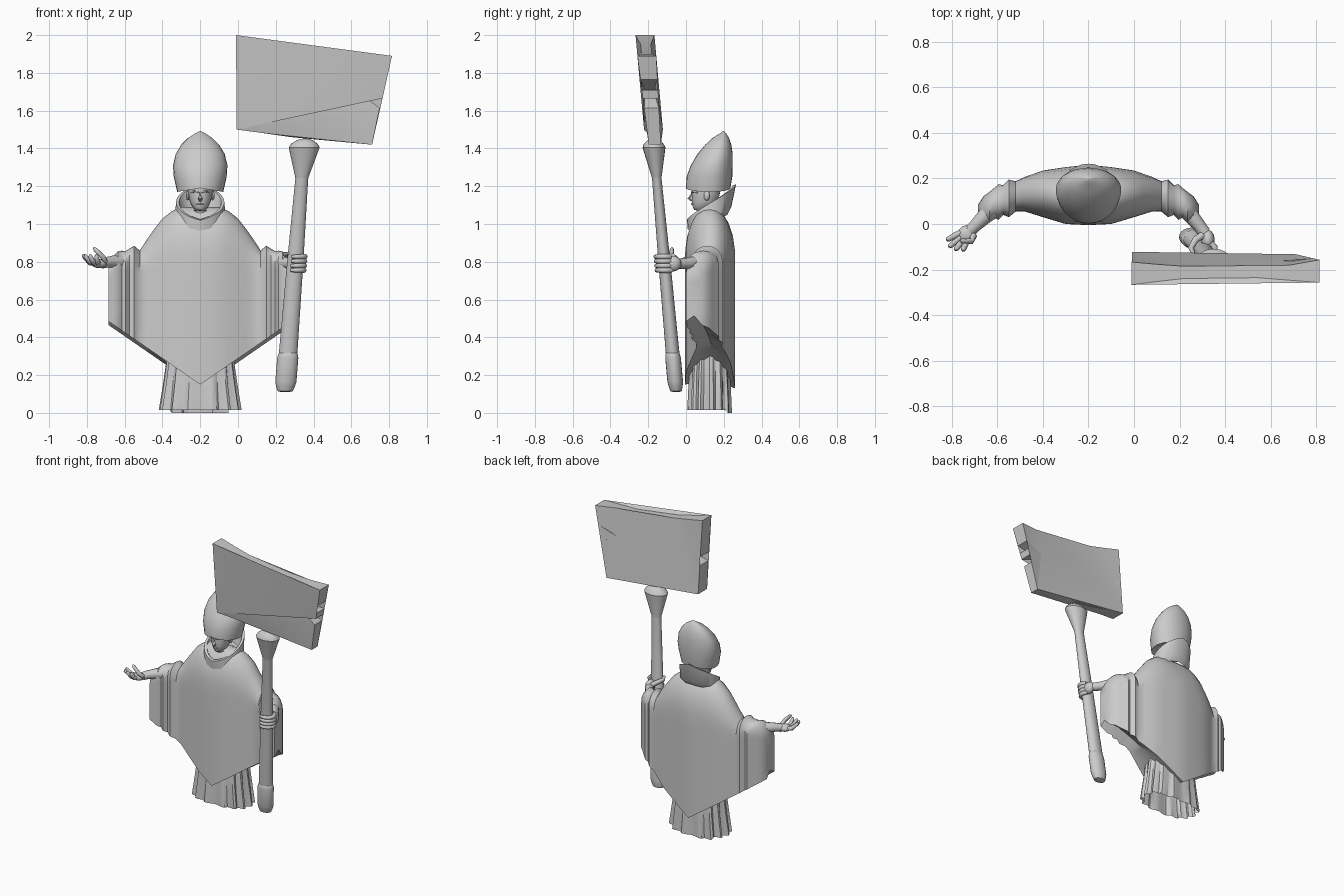
import bpy, bmesh, math
from mathutils import Vector

if "Cube" in bpy.data.objects:
    bpy.data.objects.remove(bpy.data.objects["Cube"])

CX = -0.2  # body axis
stone = bpy.data.materials.new("stone_grey")
stone.diffuse_color = (0.6, 0.6, 0.6, 1)
stone.use_nodes = True
stone.node_tree.nodes["Principled BSDF"].inputs["Base Color"].default_value = stone.diffuse_color


def finish(bm, name, angle=35):
    bmesh.ops.remove_doubles(bm, verts=bm.verts, dist=0.0004)
    bmesh.ops.recalc_face_normals(bm, faces=bm.faces)
    me = bpy.data.meshes.new(name)
    bm.to_mesh(me)
    bm.free()
    me.materials.append(stone)
    ob = bpy.data.objects.new(name, me)
    bpy.context.collection.objects.link(ob)
    bpy.ops.object.select_all(action='DESELECT')
    ob.select_set(True)
    bpy.context.view_layer.objects.active = ob
    bpy.ops.object.shade_smooth_by_angle(angle=math.radians(angle))
    return ob


def loft(bm, rings, caps=True):
    """Skin a list of closed rings of points."""
    vs = [[bm.verts.new(p) for p in r] for r in rings]
    n = len(vs[0])
    for a, b in zip(vs, vs[1:]):
        for i in range(n):
            bm.faces.new((a[i], a[(i + 1) % n], b[(i + 1) % n], b[i]))
    if caps:
        bm.faces.new(vs[0])
        bm.faces.new(vs[-1])


def oval(cx, cy, z, rx, ry, n=24):
    return [(cx + rx * math.cos(k * math.tau / n), cy + ry * math.sin(k * math.tau / n), z) for k in range(n)]


def tube(bm, pts, radii, n=8):
    pts = [Vector(p) for p in pts]
    rings = []
    for i, p in enumerate(pts):
        d = (pts[min(i + 1, len(pts) - 1)] - pts[max(i - 1, 0)]).normalized()
        side = d.cross(Vector((0, 0, 1)) if abs(d.z) < 0.9 else Vector((0, 1, 0))).normalized()
        up = side.cross(d)
        rings.append([p + radii[i] * (side * math.cos(k * math.tau / n) + up * math.sin(k * math.tau / n)) for k in range(n)])
    loft(bm, rings)


def ball(bm, c, r, seg=16):
    ret = bmesh.ops.create_uvsphere(bm, u_segments=seg, v_segments=seg // 2 + 2, radius=1)
    for v in ret['verts']:
        v.co = Vector(c) + Vector((v.co.x * r[0], v.co.y * r[1], v.co.z * r[2]))


def lerp(table, x):
    for (a, va), (b, vb) in zip(table, table[1:]):
        if x <= b:
            return va + (vb - va) * max(0, (x - a) / (b - a))
    return table[-1][1]


# cape: front and back sheets draped over the arms, closed underneath
RIDGE = [(0, 1.09), (.1, 1.09), (.18, 1.055), (.265, .945), (.32, .86), (.35, .885), (.395, .857), (.43, .86), (.462, .83), (.485, .785)]
FRONT = [(0, -.005), (.1, .0), (.2, .03), (.28, .055), (.32, .055), (.35, .03), (.375, .04), (.395, .018), (.415, .028), (.435, .008), (.485, .0)]
BACK = [(0, .26), (.1, .25), (.2, .235), (.3, .2), (.325, .185), (.35, .195), (.375, .17), (.395, .175), (.43, .145), (.46, .125), (.485, .085)]
US = [0, .05, .1, .15, .2, .24, .28, .32, .35, .375, .395, .415, .435, .462, .485]
DEPTH = [1, .8, .62, .46, .34, .24, .16, .09, .04, .012, 0]
bm = bmesh.new()
rings = []
for x in [-u for u in reversed(US[1:])] + US:
    u = abs(x)
    top, yf, yb = lerp(RIDGE, u), lerp(FRONT, u), lerp(BACK, u)
    hem = .15 + u * .69
    mid = (yf + yb) / 2
    radius = lerp([(0, .26), (.2, .22), (.33, .09), (.485, .05)], u)

    def sheet(y, low):
        out = []
        for t in DEPTH:
            d = t * (top - low)
            f = math.sqrt(max(0, 1 - (1 - min(1, d / radius)) ** 2))
            out.append((CX + x, mid + (y - mid) * f, top - d))
        return out
    f, b = sheet(yf, hem), sheet(yb, hem - .02)
    lid = (CX + x, mid, hem + .03)
    rings.append(f + b[::-1][1:] + [lid])
loft(bm, rings)
finish(bm, "cape", 40)

# pleated robe skirt, open at the bottom
bm = bmesh.new()
rings = []
N = 56
for z, rx, ry, amp in [(.015, .205, .113, .07), (.15, .187, .108, .055), (.3, .17, .10, .035), (.42, .15, .09, .02)]:
    ring = []
    for k in range(N):
        a = k * math.tau / N
        c, s = math.cos(a), math.sin(a)
        g = 1 + amp * (1, .6, -1, -.6)[k % 4]
        e = .8
        zz = 0 if z < .02 and s > .75 else z
        ring.append((CX + math.copysign(abs(c) ** e, c) * rx * g, .125 + math.copysign(abs(s) ** e, s) * ry * g, zz))
    rings.append(ring)
loft(bm, rings, caps=False)
finish(bm, "robe_skirt", 30)

# standing collar, pointed in front and high behind
bm = bmesh.new()


def collar_ring(rx, yf, yb, zf, zb, n=28):
    out = []
    for k in range(n):
        a = k * math.tau / n - math.pi / 2
        t = (math.sin(a) + 1) / 2
        w = math.acos(1 - 2 * t) / math.pi
        point = .5 * t + .5 * w
        out.append((CX + rx * math.cos(a), yf + (yb - yf) * t, zf + (zb - zf) * point))
    return out


loft(bm, [collar_ring(.115, .03, .22, .99, 1.05), collar_ring(.135, .01, .24, .965, 1.09), collar_ring(.128, .005, .265, 1.02, 1.21),
          collar_ring(.112, .022, .248, 1.025, 1.205), collar_ring(.095, .045, .215, 1.0, 1.08)], caps=False)
finish(bm, "collar", 40)

# head with neck, nose, brows, mouth and ears
bm = bmesh.new()
loft(bm, [oval(CX, y, z, rx, ry, 16) for z, y, rx, ry in
          [(.98, .13, .06, .06), (1.07, .12, .05, .055), (1.075, .075, .025, .032), (1.09, .09, .043, .054),
           (1.12, .10, .056, .069), (1.16, .105, .064, .074), (1.24, .11, .07, .08)]])
tube(bm, [(CX, .034, 1.165), (CX, .017, 1.135), (CX, .032, 1.125)], [.007, .012, .009], 6)
for s in (-1, 1):
    tube(bm, [(CX + s * .01, .032, 1.168), (CX + s * .03, .036, 1.173), (CX + s * .05, .06, 1.165)], [.006, .007, .004], 6)
    ball(bm, (CX + s * .066, .11, 1.15), (.01, .016, .026), 8)
tube(bm, [(CX - .02, .041, 1.103), (CX, .032, 1.106), (CX + .02, .041, 1.103)], [.003, .006, .003], 6)
finish(bm, "head", 40)

# tall pointed hat: curved front and back shells meeting at side seams
bm = bmesh.new()
rings = []
for z, yf, yb, rx in [(1.205, .02, .21, .105), (1.19, .0, .235, .122), (1.25, .003, .245, .14), (1.31, .025, .247, .144), (1.37, .06, .247, .13),
                      (1.42, .102, .24, .1), (1.455, .14, .228, .065), (1.48, .18, .213, .026), (1.492, .197, .2, .003)]:
    ym = yf + (yb - yf) * .57
    ring = []
    for k in range(28):
        a = k * math.tau / 28
        c, s = math.cos(a), math.sin(a)
        zz = z - .02 * abs(c) if z < 1.22 else z
        ring.append((CX + rx * c, ym + s * (yb - ym if s > 0 else ym - yf), zz))
    rings.append(ring)
loft(bm, rings)
finish(bm, "pointed_hat", 45)

# open hand, palm up
bm = bmesh.new()
tube(bm, [(-.58, .09, .80), (-.65, .04, .80), (-.695, -.005, .797), (-.72, -.03, .79)], [.042, .036, .028, .026], 12)
ball(bm, (-.735, -.045, .79), (.04, .04, .024), 12)
for a, b, c in [((-.745, -.03), (-.785, -.05), (-.818, -.068)), ((-.75, -.045), (-.782, -.075), (-.808, -.097)),
                ((-.745, -.06), (-.765, -.088), (-.782, -.11)), ((-.735, -.065), (-.742, -.092), (-.75, -.112))]:
    tube(bm, [(*a, .79), (*b, .795), (*c, .83), (c[0], c[1], .84)], [.014, .014, .011, .004])
tube(bm, [(-.705, -.05, .80), (-.715, -.075, .825), (-.755, -.075, .865), (-.765, -.073, .875)], [.016, .014, .011, .004])
finish(bm, "open_hand", 60)


# leaning staff
def staff(z):
    t = (z - .12) / 1.28
    return .25 + .1 * t, -.053 - .116 * t


bm = bmesh.new()
loft(bm, [oval(*staff(z), z, r, r * .74, 20) for z, r in
          [(.11, .02), (.115, .04), (.14, .05), (.165, .056), (.29, .056), (.315, .05), (.316, .049), (.8, .043), (1.24, .034),
           (1.25, .036), (1.405, .082), (1.425, .07), (1.445, .04), (1.452, .01)]])
finish(bm, "staff", 35)

# gripping hand
bm = bmesh.new()
tube(bm, [(.17, .10, .80), (.24, .05, .795), (.285, -.005, .79), (.31, -.04, .79)], [.042, .036, .029, .028], 12)
ball(bm, (.325, -.07, .79), (.03, .045, .042), 12)
for i in range(4):
    z = .755 + i * .024
    px, py = staff(z)
    arc = [(px + .052 * math.cos(math.radians(d)), py + .044 * math.sin(math.radians(d)), z) for d in (50, 20, -15, -50, -85, -115)]
    tube(bm, arc, [.013, .014, .014, .013, .012, .008])
tube(bm, [(.30, -.05, .81), (.27, -.07, .83), (.25, -.105, .84), (.265, -.14, .845)], [.016, .015, .013, .007])
finish(bm, "gripping_hand", 60)

# splintered signboard, thinner through the middle and leaning forward
UPPER = [(-.01, 2.0), (.1, 1.975), (.22, 1.95), (.38, 1.928), (.54, 1.907), (.68, 1.9), (.815, 1.89)]
RIGHT = [(.785, 1.765), (.63, 1.708), (.69, 1.715), (.775, 1.71), (.765, 1.665), (.70, 1.685), (.63, 1.70), (.75, 1.615)]
LOWER = [(.71, 1.42), (.6, 1.43), (.42, 1.447), (.28, 1.46), (.12, 1.483), (-.008, 1.5)]
LEFT = [(-.005, 1.69), (.11, 1.73), (-.005, 1.75)]
bm = bmesh.new()


def board(s):
    out = []
    for x, z in UPPER + RIGHT + LOWER + LEFT:
        half = lerp([(-.01, .05), (.2, .027), (.68, .027), (.815, .05)], x)
        out.append(bm.verts.new((x, -.165 - .09 * (z - 1.42) + s * half, z)))
    return out


fr, bk = board(-1), board(1)
n = len(fr)
for i in range(n):
    bm.faces.new((fr[i], fr[(i + 1) % n], bk[(i + 1) % n], bk[i]))
caps = [bm.faces.new(fr), bm.faces.new(bk)]
bmesh.ops.triangulate(bm, faces=caps, ngon_method='EAR_CLIP')
finish(bm, "signboard", 30)
